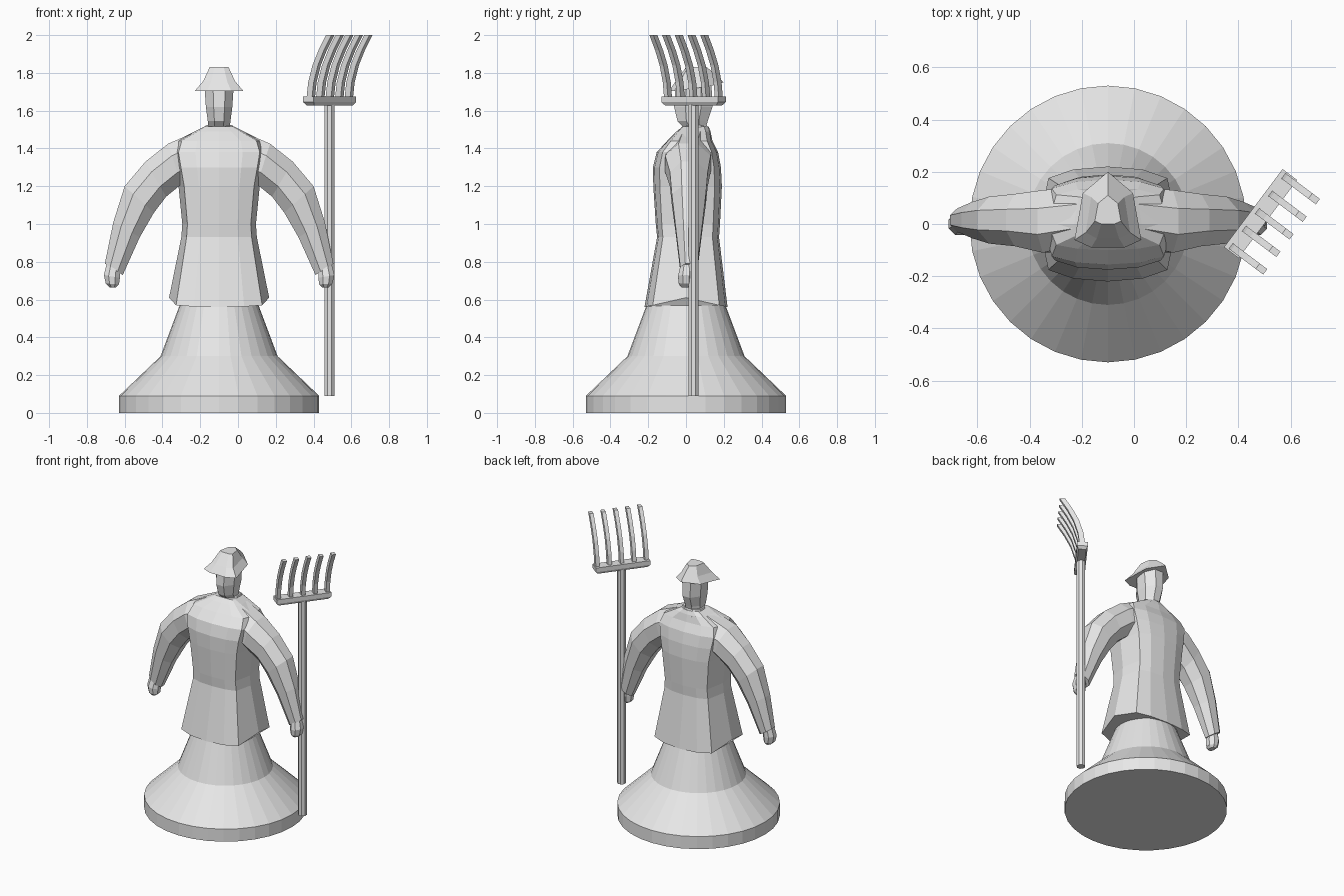
import bpy, bmesh, math
from mathutils import Vector

if "Cube" in bpy.data.objects:
    bpy.data.objects.remove(bpy.data.objects["Cube"])

CX = -0.1  # centre line of the figure
grey = bpy.data.materials.new("plain grey")
grey.diffuse_color = (0.8, 0.8, 0.8, 1)
grey.use_nodes = True
grey.node_tree.nodes["Principled BSDF"].inputs["Base Color"].default_value = grey.diffuse_color


def loft(name, rings):
    """Skin a list of equal-sized rings and close both ends."""
    bm = bmesh.new()
    vs = [[bm.verts.new(p) for p in r] for r in rings]
    n = len(vs[0])
    for a, b in zip(vs, vs[1:]):
        for i in range(n):
            j = (i + 1) % n
            bm.faces.new((a[i], a[j], b[j], b[i]))
    bm.faces.new(vs[0][::-1])
    bm.faces.new(vs[-1])
    bmesh.ops.recalc_face_normals(bm, faces=bm.faces)
    me = bpy.data.meshes.new(name)
    bm.to_mesh(me)
    bm.free()
    me.materials.append(grey)
    ob = bpy.data.objects.new(name, me)
    bpy.context.collection.objects.link(ob)
    return ob


def circle(x, y, z, r, n, turn=0.0):
    return [(x + r * math.cos(2 * math.pi * i / n + turn),
             y + r * math.sin(2 * math.pi * i / n + turn), z) for i in range(n)]


# Flared round base
loft("base", [circle(CX, 0, z, r, 32) for z, r in
              [(0, .53), (.09, .53), (.30, .31), (.58, .205), (.70, .17)]])

# Coat: boxy twelve-sided rings given as height, half width, front depth, back depth
half = [(0, -1), (.5, -.95), (.86, -.8), (1, 0), (.86, .8), (.5, .95), (0, 1)]
outline = half + [(-x, y) for x, y in half[-2:0:-1]]


def coat_ring(z, w, f, b, lift=0):
    return [(CX + x * w, y * (f if y < 0 else b), z + lift * (1 - abs(y)))
            for x, y in outline]


coat = [(.56, .265, .22, .22, .05), (.93, .20, .153, .175), (1.0, .195, .16, .18),
        (1.2, .215, .173, .19), (1.3, .235, .175, .185), (1.38, .25, .155, .17),
        (1.44, .23, .10, .14), (1.49, .13, .05, .13), (1.515, .08, .02, .12)]
loft("coat", [coat_ring(*r) for r in coat])


# Oval ring spanned between an outer and an inner point
def sleeve_ring(side, outer, inner, y, depth, n=8):
    o, i = Vector(outer), Vector(inner)
    mid, rad = (o + i) / 2, (o - i) / 2
    k = 1 / math.cos(math.pi / n)
    pts = []
    for s in range(n):
        a = 2 * math.pi * (s + .5) / n
        p = mid + rad * math.cos(a) * k
        pts.append((CX + side * p.x, y + depth * k * math.sin(a), p.y))
    return pts


# Arms: outer and inner edge (distance from centre line, height), y, half depth
arm = [((.12, 1.49), (.12, 1.24), .03, .11), ((.27, 1.425), (.20, 1.21), .01, .12),
       ((.39, 1.33), (.28, 1.145), .015, .10), ((.50, 1.20), (.345, 1.06), .015, .09),
       ((.56, 1.01), (.42, .93), .015, .07), ((.605, .79), (.51, .73), .015, .045)]
hand = [((.595, .79), (.525, .75), .005, .035), ((.61, .73), (.525, .715), .0, .042),
        ((.60, .685), (.53, .68), .0, .038), ((.58, .665), (.545, .665), .0, .025)]
for side, tag in ((-1, "left"), (1, "right")):
    loft(tag + "_sleeve", [sleeve_ring(side, *r) for r in arm])
    loft(tag + "_hand", [sleeve_ring(side, *r) for r in hand])


# Head, collar and hat: eight-sided rings between front and back limits
def oval(z, w, y0, y1, tilt=0):
    ring = []
    for i in range(8):
        a = math.pi * (i + .5) / 4
        x, y = math.cos(a) / .924, math.sin(a) / .924
        ring.append((CX + w * x, (y0 + y1) / 2 + (y1 - y0) / 2 * y, z + tilt * y))
    return ring


loft("collar", [oval(1.48, .085, -.03, .13), oval(1.525, .07, .0, .11)])
loft("head", [oval(1.49, .055, .01, .10), oval(1.545, .06, -.045, .115),
              oval(1.62, .07, -.063, .14), oval(1.74, .078, -.055, .135)])


# Brim narrows to a point at the back and turns up there
def hat_ring(w, y0, y1, z_front, z_side, z_back):
    right = [(.5 * w, y0, z_front), (w, y0 + .1 * (y1 - y0), z_side),
             (.75 * w, y0 + .72 * (y1 - y0), (z_side + z_back) / 2)]
    pts = right + [(0, y1, z_back)] + [(-x, y, z) for x, y, z in right[::-1]]
    return [(CX + x, y, z) for x, y, z in pts]


loft("hat", [hat_ring(.128, -.09, .20, 1.705, 1.705, 1.75),
             hat_ring(.085, -.055, .165, 1.755, 1.755, 1.785),
             hat_ring(.05, .0, .11, 1.83, 1.83, 1.83)])

# Rake: handle, head bar and five curved tines
RX, RY = .485, .04
along = Vector((.6, .8, 0))
fwd = Vector((.8, -.6, 0))
loft("rake_handle", [circle(RX, RY, z, .029, 8, math.pi / 8) for z in (.09, 1.65)])


def block(c, a, b):
    """Rectangle round c with half sizes a along the bar and b across it."""
    return [c + along * a * s + fwd * b * t
            for s, t in ((-1, -1), (1, -1), (1, 1), (-1, 1))]


loft("rake_bar", [block(Vector((RX, RY, z)), a, b) for z, a, b in
                  [(1.628, .17, .025), (1.645, .187, .035), (1.675, .187, .035),
                   (1.675, .187, .025)]])
tine = [(0, 1.66), (.012, 1.75), (.04, 1.84), (.08, 1.92), (.13, 2.0)]
for k in range(5):
    base = Vector((RX, RY, 0)) + along * (k - 2) * .084
    loft("rake_tine_%d" % (k + 1),
         [block(base + fwd * d + Vector((0, 0, z)), .013, .018) for d, z in tine])
